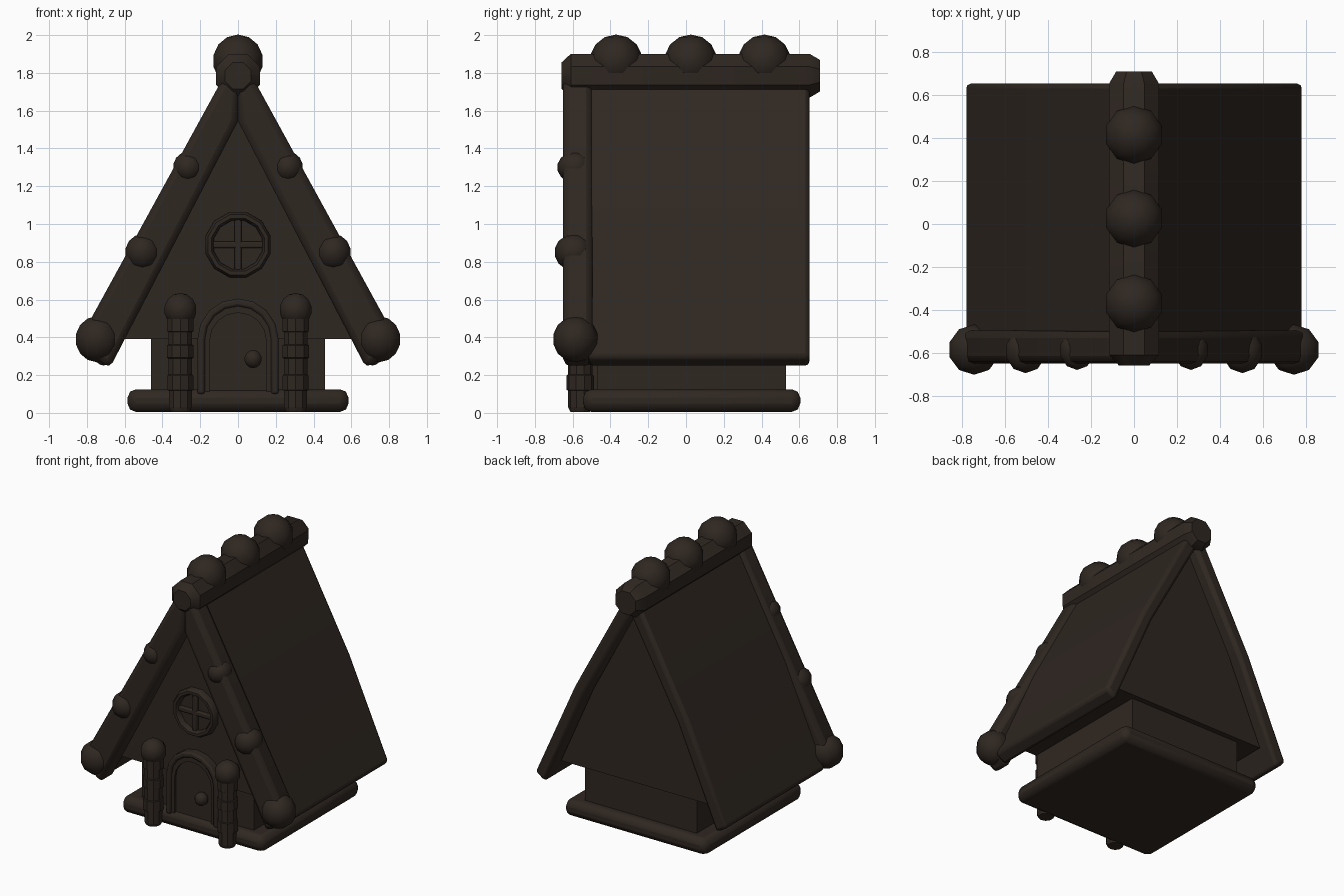
import bpy, bmesh, math
from mathutils import Vector, Matrix

if "Cube" in bpy.data.objects:
    bpy.data.objects.remove(bpy.data.objects["Cube"])

DARK = bpy.data.materials.new("dark_brown")
DARK.diffuse_color = (0.028, 0.02, 0.015, 1)
DARK.use_nodes = True
DARK.node_tree.nodes["Principled BSDF"].inputs["Base Color"].default_value = DARK.diffuse_color


def finish(name, bm, bevel=0.0, segs=2, angle=35):
    bmesh.ops.recalc_face_normals(bm, faces=bm.faces)
    me = bpy.data.meshes.new(name)
    bm.to_mesh(me)
    bm.free()
    ob = bpy.data.objects.new(name, me)
    bpy.context.collection.objects.link(ob)
    me.materials.append(DARK)
    if bevel:
        b = ob.modifiers.new("bevel", 'BEVEL')
        b.width, b.segments, b.limit_method = bevel, segs, 'ANGLE'
        b.angle_limit = math.radians(40)
    bpy.ops.object.select_all(action='DESELECT')
    ob.select_set(True)
    bpy.context.view_layer.objects.active = ob
    bpy.ops.object.shade_smooth_by_angle(angle=math.radians(angle))
    return ob


def prism(name, pts, y0, y1, **kw):
    """Extrude an x/z outline along y into a closed solid."""
    bm = bmesh.new()
    a, b = [[bm.verts.new((x, y, z)) for x, z in pts] for y in (y0, y1)]
    bm.faces.new(a)
    bm.faces.new(b)
    for i in range(len(pts)):
        j = (i + 1) % len(pts)
        bm.faces.new((a[i], a[j], b[j], b[i]))
    return finish(name, bm, **kw)


def ball(name, loc, r, ry=None):
    bm = bmesh.new()
    bmesh.ops.create_uvsphere(bm, u_segments=10, v_segments=7, radius=1,
                              matrix=Matrix.Translation(loc) @ Matrix.Diagonal((r, ry or r, r, 1)))
    return finish(name, bm, angle=50)


def lathe(name, prof, loc, n, axis='Z', closed=False, angle=35):
    """Revolve (radius, height) points about z, or about y when axis is Y."""
    bm = bmesh.new()
    rings = []
    for r, h in prof:
        ring = []
        for i in range(n):
            a = 2 * math.pi * (i + 0.5) / n
            c, s = r * math.cos(a), r * math.sin(a)
            p = (c, s, h) if axis == 'Z' else (c, h, s)
            ring.append(bm.verts.new(Vector(p) + Vector(loc)))
        rings.append(ring)
    pairs = list(zip(rings, rings[1:])) + ([(rings[-1], rings[0])] if closed else [])
    for a, b in pairs:
        for i in range(n):
            j = (i + 1) % n
            bm.faces.new((a[i], a[j], b[j], b[i]))
    if not closed:
        bm.faces.new(rings[0])
        bm.faces.new(rings[-1])
    return finish(name, bm, angle=angle)


def beam(name, p, q, w, y0, y1, **kw):
    """Straight plank in the x/z plane from p to q."""
    p, q = Vector(p), Vector(q)
    d = (q - p).normalized()
    n = Vector((-d.y, d.x)) * w / 2
    return prism(name, [p + n, q + n, q - n, p - n], y0, y1, **kw)


def arch(w, z0, z1, n=8):
    """Round-headed outline, from right foot over the top to left foot."""
    return [(w, z0)] + [(w * math.cos(math.pi * i / n), z1 + w * math.sin(math.pi * i / n))
                        for i in range(n + 1)] + [(-w, z0)]


# base slab and house body
prism("base_slab", [(-.585, 0.005), (.585, 0.005), (.585, .125), (-.585, .125)], -.545, .605, bevel=.045)
prism("lower_walls", [(-.46, .1), (.46, .1), (.46, .42), (-.46, .42)], -.47, .53)
prism("gable_body", [(-.63, .39), (.63, .39), (.36, 1.0), (0, 1.67), (-.36, 1.0)], -.48, .57)

# roof: slightly bowed panels
roof = [(0, 1.88), (.47, 1.01), (.79, .295), (.705, .24), (.385, .97), (0, 1.67)]
for s, side in ((-1, "left"), (1, "right")):
    prism("roof_panel_" + side, [(s * x, z) for x, z in roof], -.52, .655, bevel=.025)
    # front trim and candy balls
    trim = [(0, 1.89), (.07, 1.79), (.805, .45), (.80, .32), (.68, .235), (0, 1.545)]
    prism("front_trim_" + side, [(s * x, z) for x, z in trim], -.65, -.495, bevel=.035)
    for i, (x, z, r, ry, y) in enumerate([(.265, 1.3, .083, .095, -.587), (.505, .85, .097, .105, -.592),
                                          (.745, .39, .122, .12, -.585)]):
        ball(f"trim_ball_{side}_{i}", (s * x, y, z), r, ry)
    # banded post with ball on top
    post = [(.052, .005), (.064, .03)]
    for z0, z1, r in [(.03, .12, .064), (.12, .2, .073), (.2, .29, .066), (.29, .36, .074),
                      (.36, .43, .066), (.43, .5, .074)]:
        post += [(r, z0 + .002), (r, z1 - .002)]
    post += [(.05, .51)]
    lathe("post_" + side, post, (s * .305, -.56, 0), 10, angle=30)
    ball("post_ball_" + side, (s * .305, -.56, .545), .09)

# ridge beam and balls
lathe("ridge_beam", [(.075, -.66), (.125, -.61), (.125, .655), (.09, .71)], (0, 0, 1.785), 8, 'Y')
for i, y in enumerate((-.37, .025, .415)):
    ball(f"ridge_ball_{i}", (0, y, 1.863), .14)

# door with arched frame, inner rim and knob
outer, mid, inner = arch(.215, .1, .39), arch(.175, .1, .39), arch(.15, .08, .38)
prism("door_frame", outer + mid[::-1], -.545, -.46, bevel=.012)
prism("door_rim", mid + inner[::-1], -.53, -.46)
prism("door", inner, -.515, -.46)
ball("door_knob", (.08, -.545, .285), .048)

# round window with cross bars
lathe("window_ring", [(.178, -.47), (.178, -.51), (.165, -.53), (.145, -.53), (.132, -.51), (.132, -.47)],
      (0, 0, .89), 12, 'Y', closed=True)
lathe("window_pane", [(.14, -.47), (.14, -.49)], (0, 0, .89), 12, 'Y')
beam("window_bar_upright", (0, .755), (0, 1.025), .035, -.515, -.47, bevel=.008)
beam("window_bar_level", (-.135, .89), (.135, .89), .035, -.515, -.47, bevel=.008)
